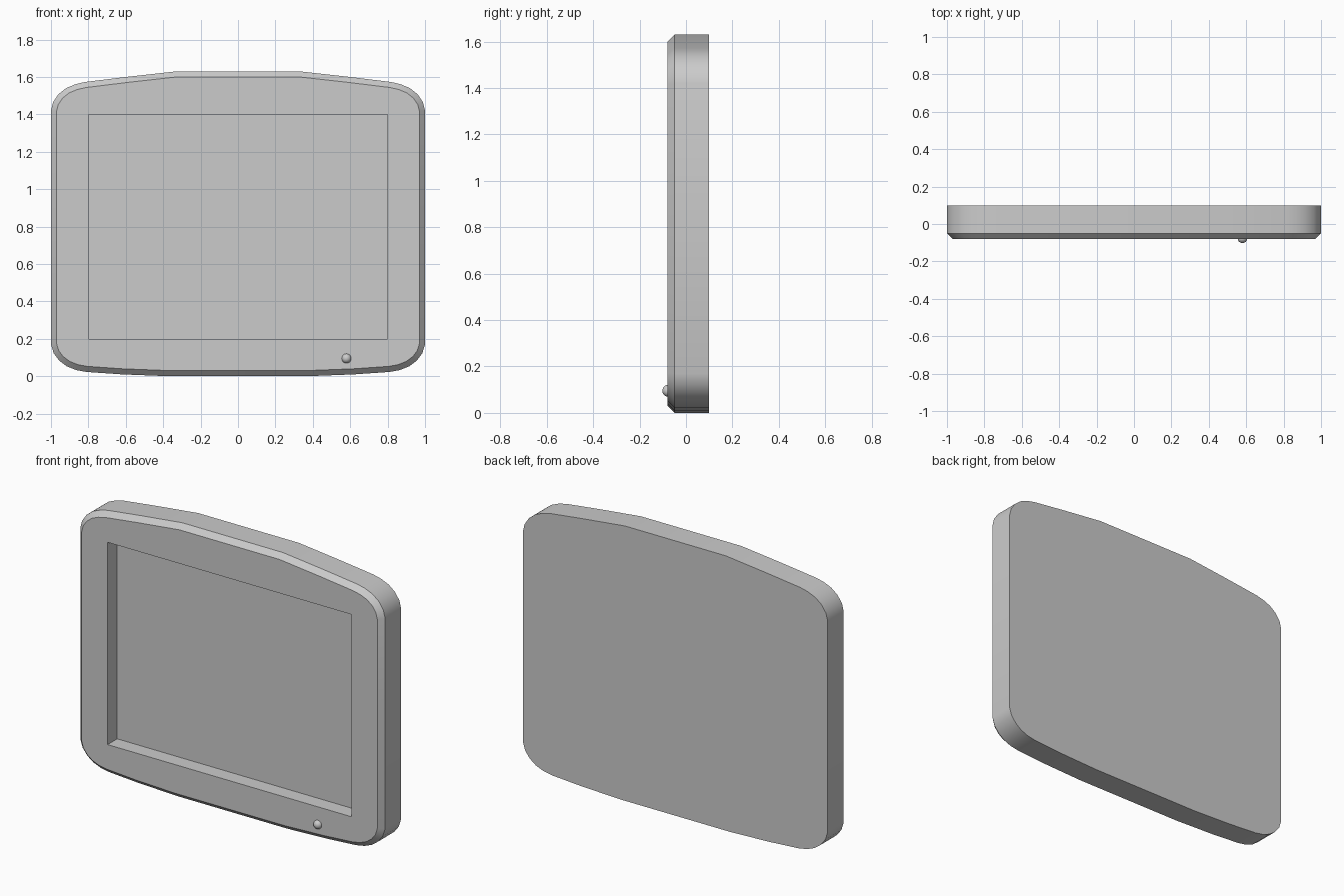
import bpy
import bmesh
import math

if "Cube" in bpy.data.objects:
    bpy.data.objects.remove(bpy.data.objects["Cube"])

FRONT, SHOULDER, BACK = -0.08, -0.05, 0.10
CHAMFER = SHOULDER - FRONT

# Right half of the casing outline (x, z), from bottom centre to top centre
HALF = [(0.36, 0.0), (0.62, 0.01), (0.81, 0.023), (0.865, 0.033), (0.915, 0.053),
        (0.955, 0.083), (0.985, 0.122), (1.0, 0.17),
        (1.0, 1.42), (0.989, 1.465), (0.96, 1.508), (0.918, 1.541),
        (0.87, 1.561), (0.82, 1.573), (0.6, 1.60), (0.33, 1.63)]


def make_material(name, colour):
    mat = bpy.data.materials.new(name)
    mat.use_nodes = True
    mat.diffuse_color = colour
    mat.node_tree.nodes["Principled BSDF"].inputs["Base Color"].default_value = colour
    return mat


def finish(obj, mat, angle):
    obj.data.materials.clear()
    obj.data.materials.append(mat)
    bpy.ops.object.select_all(action='DESELECT')
    obj.select_set(True)
    bpy.context.view_layer.objects.active = obj
    bpy.ops.object.shade_smooth_by_angle(angle=math.radians(angle))


grey = make_material("light grey plastic", (0.6, 0.6, 0.6, 1))

# Casing: outline extruded backwards, with a chamfered front edge
bm = bmesh.new()
outline = HALF + [(-x, z) for x, z in reversed(HALF)]
front = bm.faces.new([bm.verts.new((x, SHOULDER, z)) for x, z in outline])
back = bmesh.ops.extrude_face_region(bm, geom=[front], use_keep_orig=True)
for v in [g for g in back["geom"] if isinstance(g, bmesh.types.BMVert)]:
    v.co.y = BACK
bmesh.ops.recalc_face_normals(bm, faces=bm.faces[:])
bmesh.ops.inset_region(bm, faces=[front], thickness=CHAMFER, use_even_offset=True)
for v in front.verts:
    v.co.y = FRONT
bmesh.ops.recalc_face_normals(bm, faces=bm.faces[:])
mesh = bpy.data.meshes.new("casing")
bm.to_mesh(mesh)
bm.free()
casing = bpy.data.objects.new("casing", mesh)
bpy.context.collection.objects.link(casing)

# Screen recess cut into the front
bpy.ops.mesh.primitive_cube_add(size=1, location=(0, -0.09, 0.8))
cutter = bpy.context.object
cutter.name = "screen_cutter"
cutter.scale = (1.6, 0.2, 1.2)
cutter.hide_render = True
cut = casing.modifiers.new("screen recess", 'BOOLEAN')
cut.operation = 'DIFFERENCE'
cut.solver = 'EXACT'
cut.object = cutter
bpy.context.view_layer.objects.active = casing
bpy.ops.object.modifier_apply(modifier=cut.name)
bpy.data.objects.remove(cutter)
finish(casing, grey, 30)

# Round power button
bpy.ops.mesh.primitive_uv_sphere_add(segments=24, ring_count=12, radius=0.026,
                                     location=(0.58, -0.076, 0.095))
button = bpy.context.object
button.name = "power_button"
finish(button, grey, 60)
